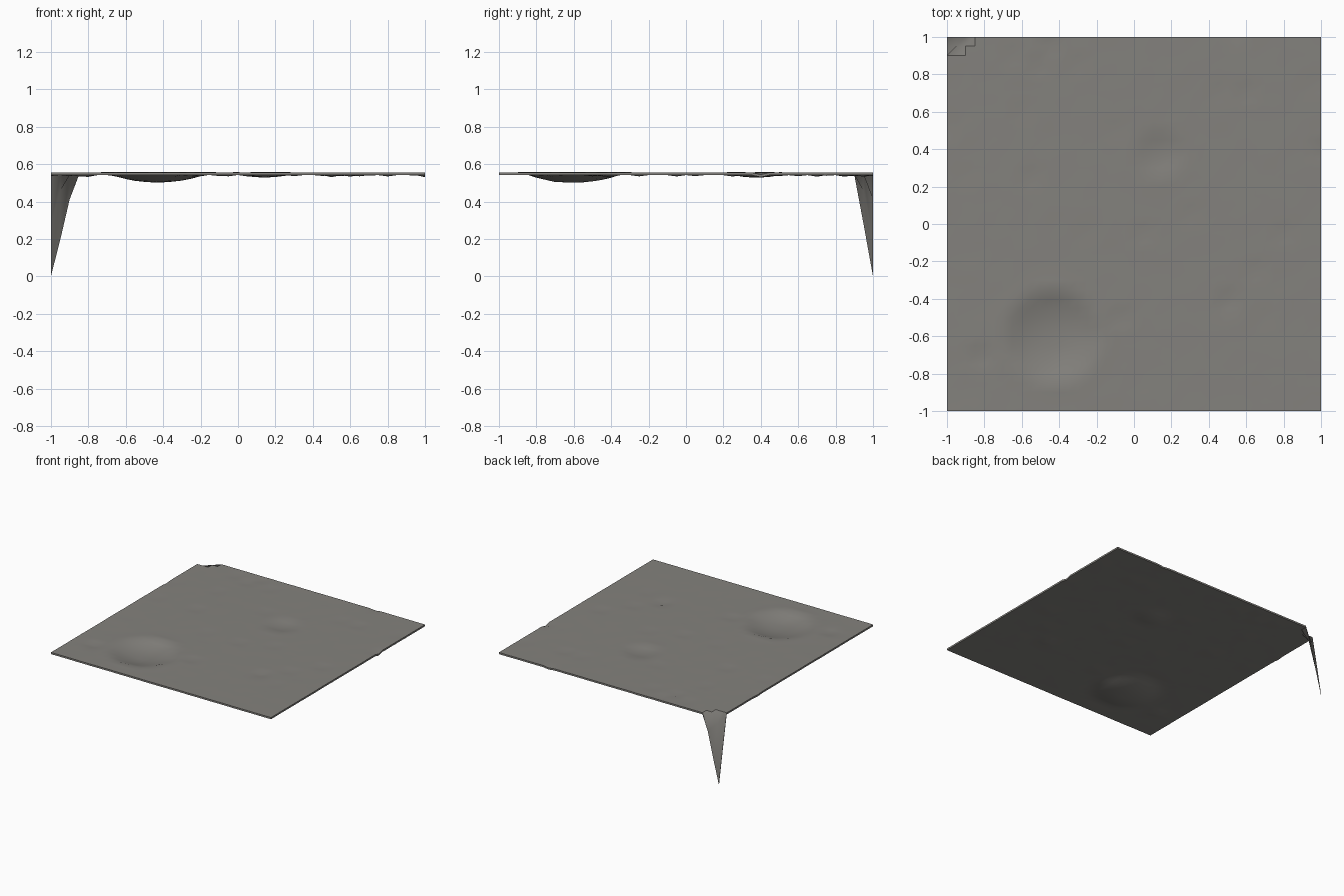
import bpy, bmesh, math, random

if "Cube" in bpy.data.objects:
    bpy.data.objects.remove(bpy.data.objects["Cube"])

random.seed(4)
N = 40            # cells per side
STEP = 2 / N
TOP, THICK = 0.556, 0.014

# Craters: x, y, radius, depth, rim height
craters = [(-0.43, -0.60, 0.25, 0.040, 0.003),
           (0.14, 0.38, 0.13, 0.013, 0.002)]
# Small pits: x, y, depth
pits = [(-0.65, 0.9, .006), (-0.45, 0.95, .009), (-0.5, 0.85, .009), (-0.3, 0.85, .006),
        (-0.6, 0.6, .005), (-0.9, 0.25, .005), (-0.55, 0.25, .008), (-0.1, 0.5, .005),
        (0.05, -0.05, .007), (0.8, -0.05, .007), (0.65, -0.25, .007), (0.5, -0.4, .011),
        (0.5, -0.45, .006), (0.6, 0.7, .008), (0.45, 0.7, .005), (0.3, 0.05, .005),
        (-0.05, -0.5, .006), (-0.1, -0.5, .005), (-0.8, -0.7, .009), (-0.85, -0.7, .007),
        (-0.8, -0.75, .005), (-0.4, -0.7, .004), (0.7, -0.5, .004), (-0.25, -0.05, .004),
        (1.0, 0.4, .011), (0.55, 1.0, .006), (-1.0, 0.5, .005), (0.95, 0.75, .004)]
# Steep drop at the back left corner: cell offset from corner -> top height
corner = {(0, 0): THICK, (1, 0): 0.21, (2, 0): 0.425, (0, 1): 0.29, (1, 1): 0.47}


def height(i, j):
    if (i, N - j) in corner:
        return corner[(i, N - j)]
    x, y = -1 + i * STEP, -1 + j * STEP
    z = TOP + random.uniform(-0.0006, 0.0006)
    for cx, cy, r, depth, rim in craters:
        d = math.hypot(x - cx, y - cy) / r
        if d < 1:
            z -= depth * (1 - d * d)
        elif d < 1.3:
            z += rim * (1.3 - d) / 0.3
    for px, py, depth in pits:
        if abs(x - px) < 0.01 and abs(y - py) < 0.01:
            z -= depth
    return z


# Thin terrain sheet: matching top and bottom grids joined by a border wall
bm = bmesh.new()
top, bottom = {}, {}
for i in range(N + 1):
    for j in range(N + 1):
        x, y, z = -1 + i * STEP, -1 + j * STEP, height(i, j)
        top[i, j] = bm.verts.new((x, y, z))
        bottom[i, j] = bm.verts.new((x, y, z - THICK))
for i in range(N):
    for j in range(N):
        ring = [(i, j), (i + 1, j), (i + 1, j + 1), (i, j + 1)]
        bm.faces.new([top[k] for k in ring])
        bm.faces.new([bottom[k] for k in reversed(ring)])
border = ([(i, 0) for i in range(N)] + [(N, j) for j in range(N)] +
          [(i, N) for i in range(N, 0, -1)] + [(0, j) for j in range(N, 0, -1)])
for a, b in zip(border, border[1:] + border[:1]):
    bm.faces.new((bottom[a], bottom[b], top[b], top[a]))

mesh = bpy.data.meshes.new("cratered_ground")
bm.to_mesh(mesh)
bm.free()
ground = bpy.data.objects.new("cratered_ground", mesh)
bpy.context.collection.objects.link(ground)

# Dusty grey surface
dust = bpy.data.materials.new("grey_dust")
dust.diffuse_color = (0.23, 0.222, 0.205, 1)
dust.use_nodes = True
dust.node_tree.nodes["Principled BSDF"].inputs["Base Color"].default_value = dust.diffuse_color
mesh.materials.append(dust)

bpy.context.view_layer.objects.active = ground
ground.select_set(True)
bpy.ops.object.shade_smooth_by_angle(angle=math.radians(40))
